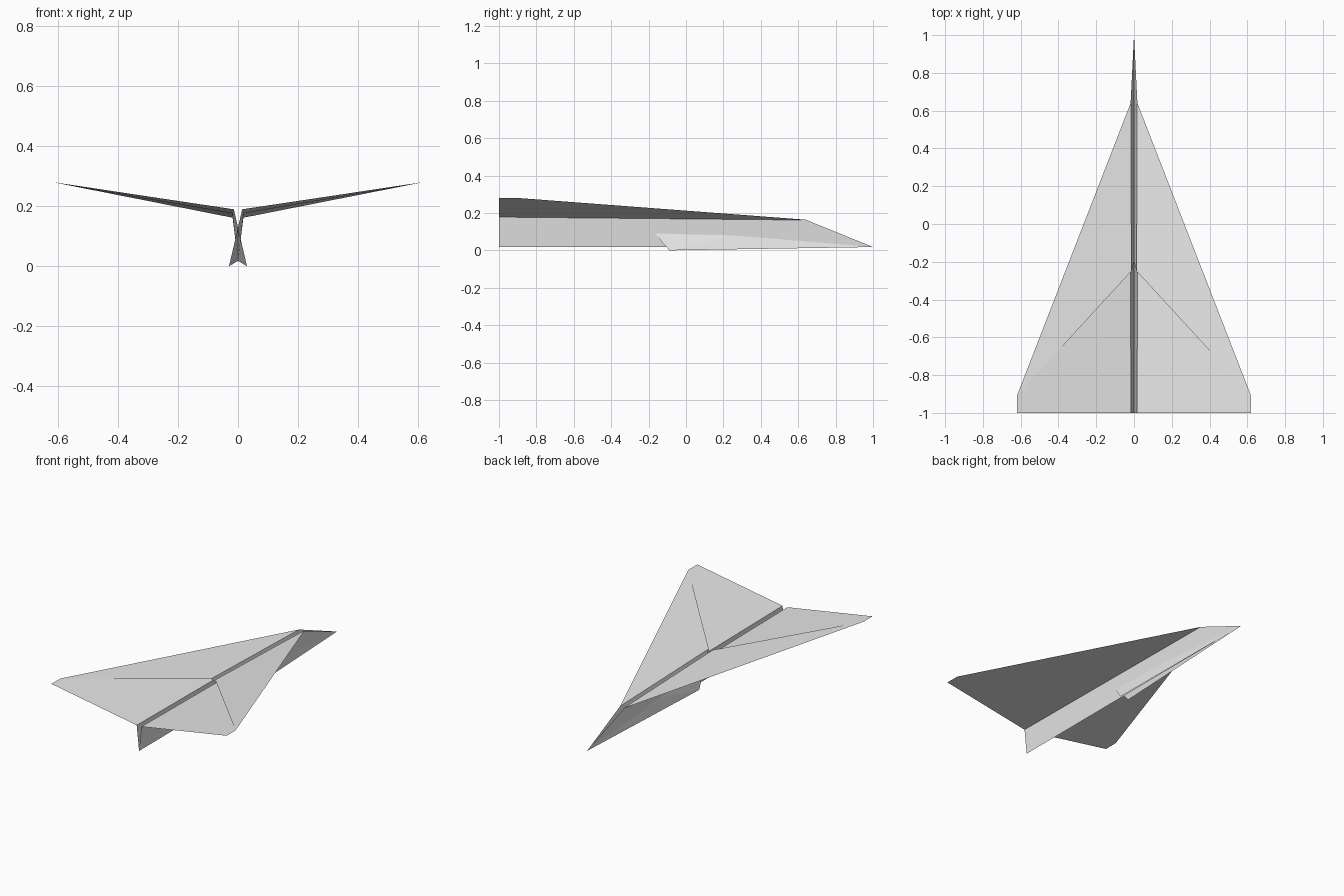
import bpy

if "Cube" in bpy.data.objects:
    bpy.data.objects.remove(bpy.data.objects["Cube"])

# One paper colour
paper = bpy.data.materials.new("paper_grey")
paper.diffuse_color = (0.8, 0.8, 0.8, 1)
paper.use_nodes = True
paper.node_tree.nodes["Principled BSDF"].inputs["Base Color"].default_value = paper.diffuse_color


def sheet(name, points, side):
    """Flat sheet of folded paper; side = 1 right, -1 mirrored to the left."""
    pts = [(x * side, y, z) for x, y, z in points]
    order = list(range(len(pts)))
    if side < 0:
        order.reverse()
    mesh = bpy.data.meshes.new(name)
    mesh.from_pydata(pts, [], [order])
    mesh.materials.append(paper)
    obj = bpy.data.objects.new(name, mesh)
    bpy.context.collection.objects.link(obj)
    return obj


# Shared fold corners, right half
nose = (0, 1.0, 0.018)
keel_tail = (0, -1.0, 0.018)
root_front = (0.018, 0.64, 0.162)
root_tail = (0.017, -1.0, 0.178)
tip_front = (0.62, -0.91, 0.281)
tip_tail = (0.62, -1.0, 0.281)
flap_root = (0.014, -0.25, 0.19)
flap_front = (0.016, 0.64, 0.164)
flap_foot = (-0.03, -0.09, 0.0)      # pokes through the opposite wall

for side, label in ((1, "right"), (-1, "left")):
    # Lower wing layer
    sheet(label + "_wing", [root_front, root_tail, tip_tail, tip_front], side)
    # Upper folded layer, rising from the wing towards the centre
    sheet(label + "_wing_flap", [flap_front, flap_root, tip_front], side)
    # Outer wall of the body
    sheet(label + "_body_wall", [keel_tail, nose, root_front, root_tail], side)
    # Inner folded layer of the body, crossing the centre line
    sheet(label + "_inner_fold_front", [nose, flap_front, flap_foot], side)
    sheet(label + "_inner_fold_rear", [flap_front, flap_root, flap_foot], side)
